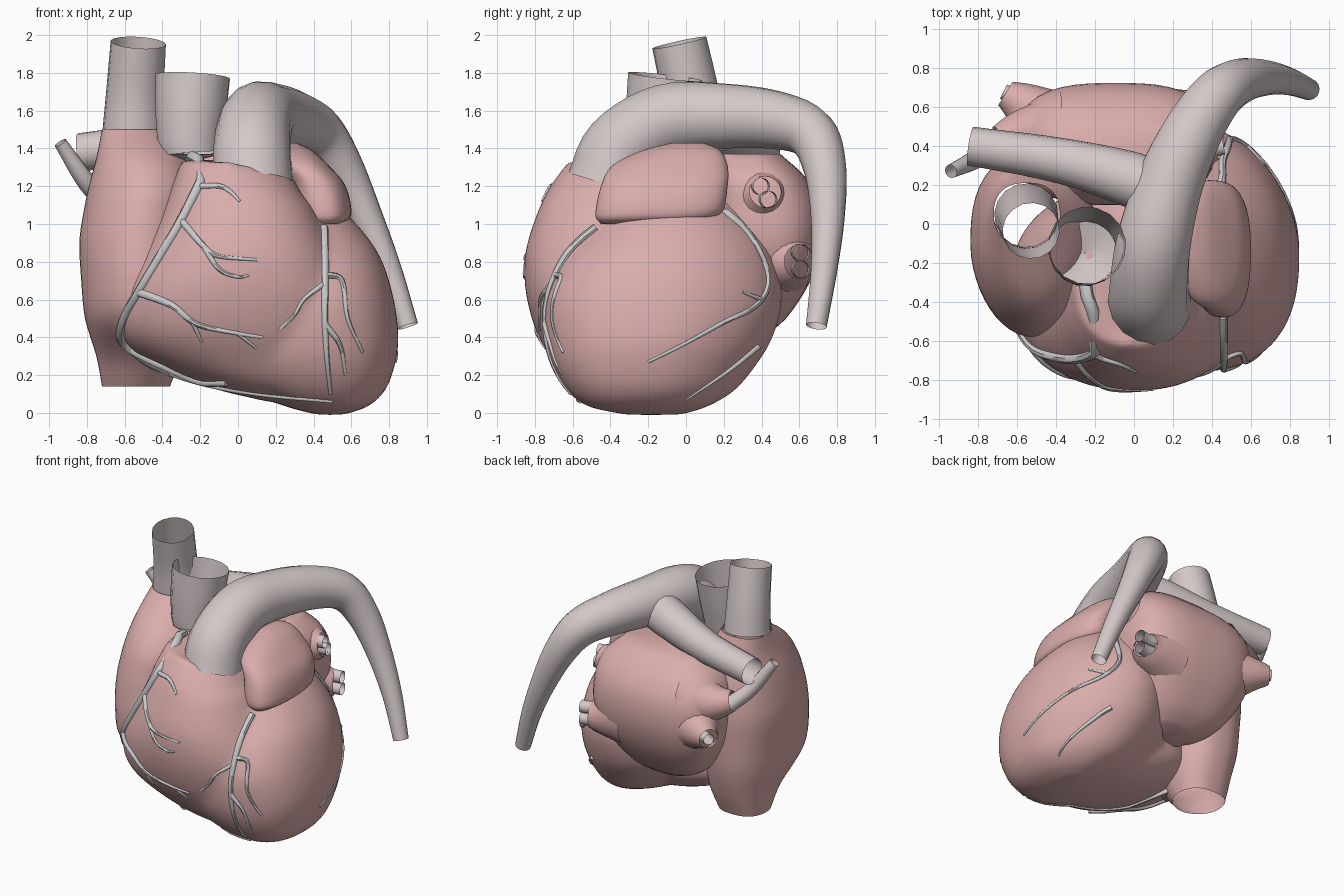
import bpy, bmesh, math
from mathutils import Vector
from mathutils.bvhtree import BVHTree

if "Cube" in bpy.data.objects:
    bpy.data.objects.remove(bpy.data.objects["Cube"])


def material(name, color):
    m = bpy.data.materials.new(name)
    m.diffuse_color = (*color, 1)
    m.use_nodes = True
    m.node_tree.nodes["Principled BSDF"].inputs["Base Color"].default_value = m.diffuse_color
    return m


PINK = material("muscle", (0.70, 0.42, 0.41))
PALE = material("vessel_wall", (0.66, 0.58, 0.58))


def spline(rows, steps):
    """Catmull-Rom through rows of numbers."""
    p = [Vector(r) for r in rows]
    p = [2 * p[0] - p[1]] + p + [2 * p[-1] - p[-2]]
    out = []
    for i in range(1, len(p) - 2):
        a, b, c, d = p[i - 1:i + 3]
        for k in range(steps):
            t = k / steps
            out.append(0.5 * (2 * b + (c - a) * t + (2 * a - 5 * b + 4 * c - d) * t * t
                              + (3 * b - a - 3 * c + d) * t ** 3))
    return out + [p[-2]]


def activate(ob, *others):
    bpy.ops.object.select_all(action='DESELECT')
    for o in (ob, *others):
        o.select_set(True)
    bpy.context.view_layer.objects.active = ob


def finish(ob, mat):
    if mat:
        ob.data.materials.append(mat)
    activate(ob)
    bpy.ops.object.shade_smooth_by_angle(angle=math.radians(45))
    return ob


def loft(name, rows, power=2.0, front=None, caps=True, seg=48):
    """Stack of superellipse rings: rows of z, xmin, xmax, ymin, ymax."""
    bm = bmesh.new()
    rings = []
    for z, x0, x1, y0, y1 in spline(rows, 4):
        ring = []
        for k in range(seg):
            a = 2 * math.pi * k / seg
            c, s = math.cos(a), math.sin(a)
            n = front if front and s < 0 else power
            f = (abs(c) ** n + abs(s) ** n) ** (-1 / n)
            ring.append(bm.verts.new(((x0 + x1) / 2 + f * c * (x1 - x0) / 2,
                                      (y0 + y1) / 2 + f * s * (y1 - y0) / 2, z)))
        rings.append(ring)
    for r, q in zip(rings, rings[1:]):
        for k in range(seg):
            j = (k + 1) % seg
            bm.faces.new((r[k], r[j], q[j], q[k]))
    if caps:
        bm.faces.new(rings[0][::-1])
        bm.faces.new(rings[-1])
    me = bpy.data.meshes.new(name)
    bm.to_mesh(me)
    bm.free()
    ob = bpy.data.objects.new(name, me)
    bpy.context.collection.objects.link(ob)
    return finish(ob, PINK)


def tube(name, paths, mat, steps=5, res=6, caps=False):
    """Swept tubes; each path is rows of x, y, z, radius."""
    cu = bpy.data.curves.new(name, 'CURVE')
    cu.dimensions = '3D'
    cu.bevel_depth = 1.0
    cu.bevel_resolution = res
    cu.use_fill_caps = caps
    for rows in paths:
        pts = spline(rows, steps) if steps else rows
        sp = cu.splines.new('POLY')
        sp.points.add(len(pts) - 1)
        for q, (x, y, z, r) in zip(sp.points, pts):
            q.co = (x, y, z, 1)
            q.radius = r
    ob = bpy.data.objects.new(name, cu)
    bpy.context.collection.objects.link(ob)
    activate(ob)
    bpy.ops.object.convert(target='MESH')
    return finish(bpy.context.view_layer.objects.active, mat)


# ventricles: two lofts fused into one smooth skin
rv = loft("ventricles", [
    (.06, .15, .5, -.45, -.1), (.15, -.2, .6, -.61, .1), (.3, -.52, .62, -.72, .2),
    (.45, -.63, .62, -.80, .2), (.65, -.61, .6, -.85, .2), (.85, -.51, .52, -.85, .2),
    (1.05, -.41, .42, -.79, .1), (1.2, -.35, .34, -.72, 0), (1.34, -.3, .29, -.62, 0)], 2.3)
for v in rv.data.vertices:
    if v.co.z > 1.1 and v.co.x > -.05:
        v.co.z -= .27 * (v.co.x + .05) * (v.co.z - 1.1) / .24
lv = loft("left_ventricle", [
    (-.01, .42, .56, -.32, -.02), (.035, .25, .69, -.52, .12), (.12, .05, .78, -.63, .26),
    (.25, -.1, .83, -.71, .37), (.4, -.2, .85, -.75, .46), (.6, -.2, .825, -.75, .51),
    (.8, -.2, .765, -.66, .48), (.95, -.2, .67, -.53, .41), (1.08, -.1, .54, -.4, .3),
    (1.15, 0, .42, -.3, .2)], 1.85, front=2.5)
activate(rv, lv)
bpy.ops.object.join()
fuse = rv.modifiers.new("fuse", 'REMESH')
fuse.mode = 'VOXEL'
fuse.voxel_size = .025
relax = rv.modifiers.new("relax", 'SMOOTH')
relax.factor = .5
relax.iterations = 10
bpy.ops.object.convert(target='MESH')
rv = bpy.context.view_layer.objects.active
finish(rv, None)

# atria
ra = loft("right_atrium", [
    (.14, -.72, -.36, -.13, .22), (.3, -.75, -.3, -.27, .28), (.5, -.81, -.25, -.53, .33),
    (.7, -.83, -.22, -.58, .35), (.9, -.84, -.2, -.56, .36), (1.05, -.82, -.2, -.53, .35),
    (1.2, -.79, -.2, -.48, .32), (1.35, -.75, -.27, -.36, .26), (1.5, -.72, -.38, -.13, .21)],
    2.5, front=1.9, caps=False)
loft("left_atrium", [
    (.4, -.25, .1, .15, .4), (.5, -.42, .2, .12, .53), (.7, -.55, .34, .1, .66),
    (.9, -.6, .41, .1, .72), (1.1, -.6, .41, .1, .71), (1.25, -.54, .38, .1, .63),
    (1.37, -.38, .26, .15, .5)], 2.8)
loft("left_auricle", [
    (1.0, .38, .54, -.45, .0), (1.05, .31, .6, -.48, .18), (1.2, .28, .57, -.45, .22),
    (1.31, .22, .48, -.39, .22), (1.39, .2, .39, -.23, .18), (1.43, .23, .31, -.07, .09)], 2.5)

# great vessels, open at the ends; the aorta has a valve floor
tube("upper_vena_cava", [[(-.553, .045, 1.49, .165), (-.545, .02, 1.7, .153),
                          (-.528, -.035, 1.96, .147)]], PALE)
tube("aorta", [[(-.25, -.15, 1.37, .165), (-.255, -.145, 1.45, .175), (-.25, -.13, 1.6, .19),
                (-.24, -.11, 1.78, .2)]], PALE)
tube("aortic_valve", [[(-.25, -.15, 1.33, .005), (-.25, -.15, 1.37, .165)]], PALE)
tube("pulmonary_trunk", [[
    (.08, -.42, 1.2, .215), (.075, -.34, 1.4, .205), (.1, -.1, 1.55, .195),
    (.18, .2, 1.57, .175), (.3, .47, 1.55, .155), (.43, .66, 1.48, .135),
    (.55, .735, 1.3, .115), (.68, .75, 1.03, .09), (.8, .73, .75, .07),
    (.9, .69, .46, .055)]], PALE)
tube("right_pulmonary_artery", [[(.15, .16, 1.53, .15), (-.05, .24, 1.5, .14),
                                 (-.4, .33, 1.43, .115), (-.84, .4, 1.38, .1)]], PALE)

# flared pulmonary vein roots and their grey stubs
tube("vein_roots", [
    [(.2, .4, 1.1, .22), (.34, .41, 1.15, .14), (.43, .42, 1.17, .085)],
    [(.18, .5, .82, .22), (.32, .56, .8, .14), (.4, .6, .8, .09)],
    [(-.38, .46, .92, .24), (-.55, .6, .92, .13), (-.66, .67, .92, .07)],
    [(-.4, .45, 1.08, .24), (-.58, .46, 1.1, .13), (-.7, .43, 1.13, .075)]], PINK)
stubs = [[(-.66, .45, 1.08, .055), (-.8, .34, 1.22, .05), (-.94, .27, 1.43, .035)],
         [(-.55, .61, .92, .04), (-.61, .65, .92, .04), (-.67, .68, .92, .04)]]
for y, z in ((.39, 1.2), (.43, 1.13), (.6, .85), (.6, .76)):
    stubs.append([(.33, y, z, .045), (.4, y, z, .045), (.46, y + .01, z, .045)])
tube("pulmonary_veins", stubs, PALE)

# coronary arteries, projected onto the chambers
bm = bmesh.new()
for ob in (rv, ra):
    bm.from_mesh(ob.data)
tree = BVHTree.FromBMesh(bm)
bm.free()
VIEWS = {'front': (lambda a, b: Vector((a, -3, b)), Vector((0, 1, 0))),
         'side': (lambda a, b: Vector((3, a, b)), Vector((-1, 0, 0)))}


def artery(view, r0, r1, pts):
    start, direction = VIEWS[view]
    flat = spline(pts, 5)
    rows = []
    for i, (a, b) in enumerate(flat):
        hit = tree.ray_cast(start(a, b), direction)[0]
        if hit:
            rows.append((*hit, r0 + (r1 - r0) * i / (len(flat) - 1)))
    return rows


right = [
    artery('front', .028, .02, [(-.2, 1.22), (-.3, 1.02), (-.4, .85), (-.52, .65), (-.61, .48),
                                (-.6, .36), (-.4, .25), (-.2, .165), (-.06, .16)]),
    artery('front', .022, .01, [(-.6, .36), (-.45, .25), (-.2, .16), (.1, .1), (.5, .06)]),
    artery('front', .018, .008, [(-.21, 1.2), (-.1, 1.2), (-.04, 1.17), (.01, 1.12)]),
    artery('front', .02, .008, [(-.3, 1.02), (-.18, .88), (-.1, .83), (.1, .81)]),
    artery('front', .016, .006, [(-.18, .88), (-.1, .76), (0, .72), (.06, .73)]),
    artery('front', .022, .008, [(-.53, .64), (-.35, .57), (-.22, .47), (0, .42), (.13, .4)]),
    artery('front', .014, .006, [(-.24, .48), (-.19, .37)]),
    artery('front', .012, .006, [(0, .42), (.1, .34)])]
right[0] = [(-.25, -.3, 1.34, .033), (-.24, -.37, 1.355, .033), (-.21, -.45, 1.34, .032),
            (-.2, -.55, 1.28, .03)] + right[0]
left = [
    artery('front', .024, .01, [(.455, .98), (.46, .75), (.46, .5), (.47, .3), (.49, .1)]),
    artery('front', .018, .008, [(.465, .73), (.55, .7), (.58, .5), (.66, .32)]),
    artery('front', .018, .008, [(.46, .47), (.54, .36), (.57, .2)]),
    artery('front', .014, .008, [(.45, .68), (.35, .6), (.3, .52), (.22, .44)]),
    artery('side', .022, .008, [(.2, 1.07), (.33, .95), (.42, .78), (.43, .66), (.36, .56),
                                (.2, .48), (0, .37), (-.2, .27)]),
    artery('side', .014, .006, [(.4, .6), (.3, .64)]),
    artery('side', .018, .006, [(.38, .35), (.26, .25), (.15, .17), (0, .07)])]
for name, group in (("right_coronary_artery", right), ("left_coronary_artery", left)):
    tube(name, [p for p in group if len(p) > 1], None, steps=0, res=2, caps=True)
